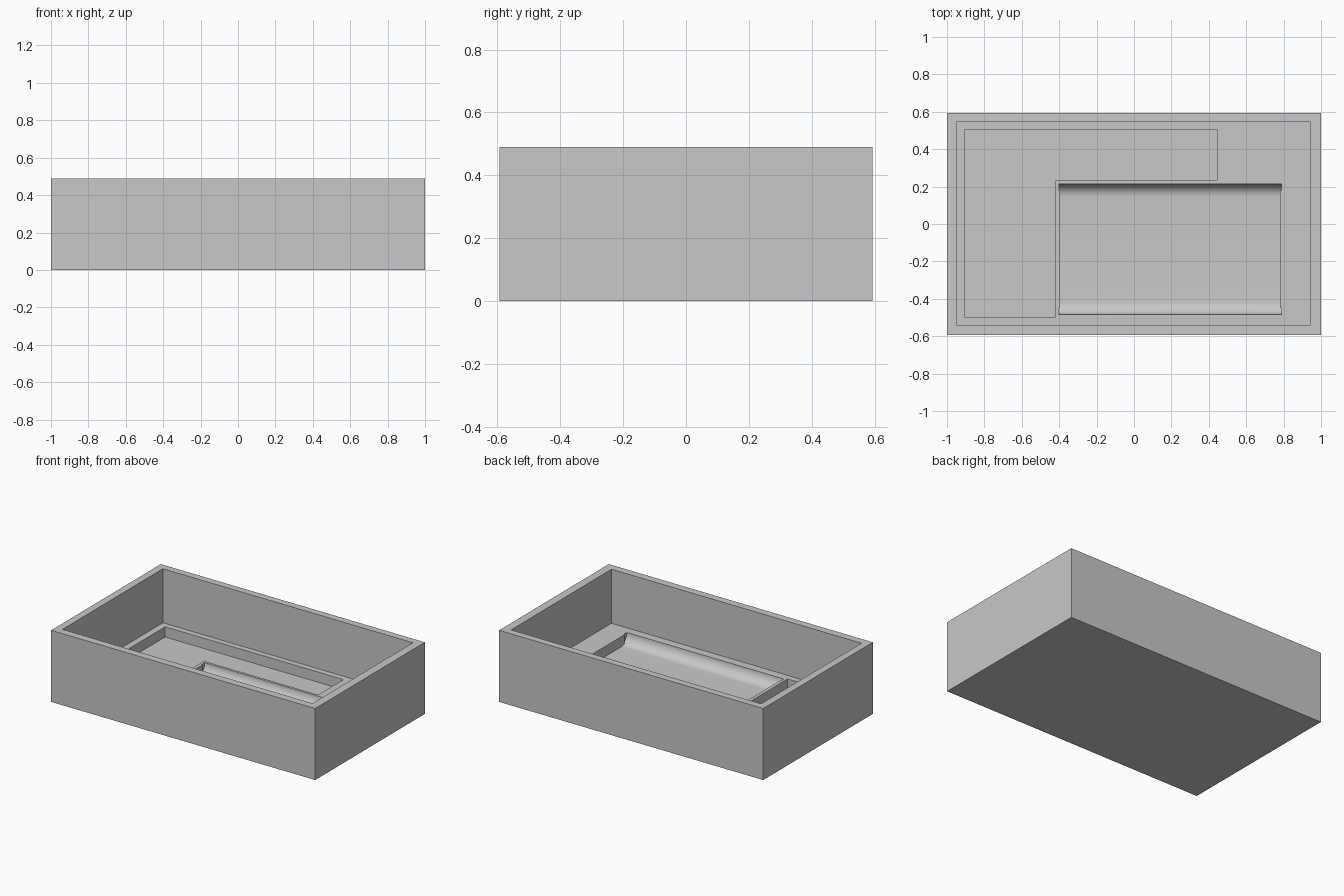
import bpy, bmesh, math

if "Cube" in bpy.data.objects:
    bpy.data.objects.remove(bpy.data.objects["Cube"])

LEDGE, FLOOR, AIR = 0.12, 0.05, 0.3

# Plain grey material
grey = bpy.data.materials.new("plain grey")
grey.use_nodes = True
colour = (0.58, 0.58, 0.58, 1)
grey.diffuse_color = colour
grey.node_tree.nodes["Principled BSDF"].inputs["Base Color"].default_value = colour


def prism(name, outline, offset):
    """Extrude a closed outline of 3D points along an offset."""
    bm = bmesh.new()
    face = bm.faces.new([bm.verts.new(p) for p in outline])
    new = bmesh.ops.extrude_face_region(bm, geom=[face])["geom"]
    bmesh.ops.translate(bm, vec=offset,
                        verts=[v for v in new if isinstance(v, bmesh.types.BMVert)])
    bmesh.ops.recalc_face_normals(bm, faces=bm.faces)
    mesh = bpy.data.meshes.new(name)
    bm.to_mesh(mesh)
    bm.free()
    mesh.materials.append(grey)
    obj = bpy.data.objects.new(name, mesh)
    bpy.context.collection.objects.link(obj)
    return obj


def upright(name, outline, low, high):
    return prism(name, [(x, y, low) for x, y in outline], (0, 0, high - low))


def block(name, x0, x1, y0, y1, low, high):
    return upright(name, [(x0, y0), (x1, y0), (x1, y1), (x0, y1)], low, high)


def cut(target, cutter):
    """Subtract the cutter from the target and discard it."""
    cutter.hide_render = True
    mod = target.modifiers.new("cut", "BOOLEAN")
    mod.operation = "DIFFERENCE"
    mod.solver = "EXACT"
    mod.object = cutter
    bpy.ops.object.select_all(action="DESELECT")
    bpy.context.view_layer.objects.active = target
    target.select_set(True)
    bpy.ops.object.modifier_apply(modifier=mod.name)
    bpy.data.objects.remove(cutter)


# Outer tray and its main cavity
tray = block("tray", -1, 1, -0.593, 0.593, 0, 0.49)
cut(tray, block("cavity", -0.95, 0.943, -0.541, 0.545, LEDGE, 0.7))

# L-shaped recess along the back and one end
cut(tray, upright("corner_recess", [
    (-0.905, -0.498), (-0.42, -0.498), (-0.42, 0.232),
    (0.445, 0.232), (0.445, 0.505), (-0.905, 0.505)], FLOOR, AIR))

# Scooped recess with rounded long sides
back, front, radius, steps = 0.215, -0.485, LEDGE - FLOOR, 12
arc = [(radius * (1 - math.cos(a)), FLOOR + radius * (1 - math.sin(a)))
       for a in (math.pi / 2 * i / steps for i in range(steps + 1))]
profile = ([(front, AIR)] + [(front + d, z) for d, z in arc]
           + [(back - d, z) for d, z in reversed(arc)] + [(back, AIR)])
cut(tray, prism("scoop", [(-0.396, y, z) for y, z in profile], (1.177, 0, 0)))

# Slightly longer finger grooves at the scoop's rounded sides
for edge, side in ((front, 1), (back, -1)):
    part = [(edge + side * d, z) for d, z in arc if d < 0.04]
    outline = [(edge, AIR)] + part + [(part[-1][0], AIR)]
    cut(tray, prism("groove", [(-0.402, y, z) for y, z in outline], (1.19, 0, 0)))

# Smooth the scoop while keeping the edges crisp
bpy.ops.object.select_all(action="DESELECT")
tray.select_set(True)
bpy.context.view_layer.objects.active = tray
bpy.ops.object.shade_smooth_by_angle(angle=math.radians(30))
